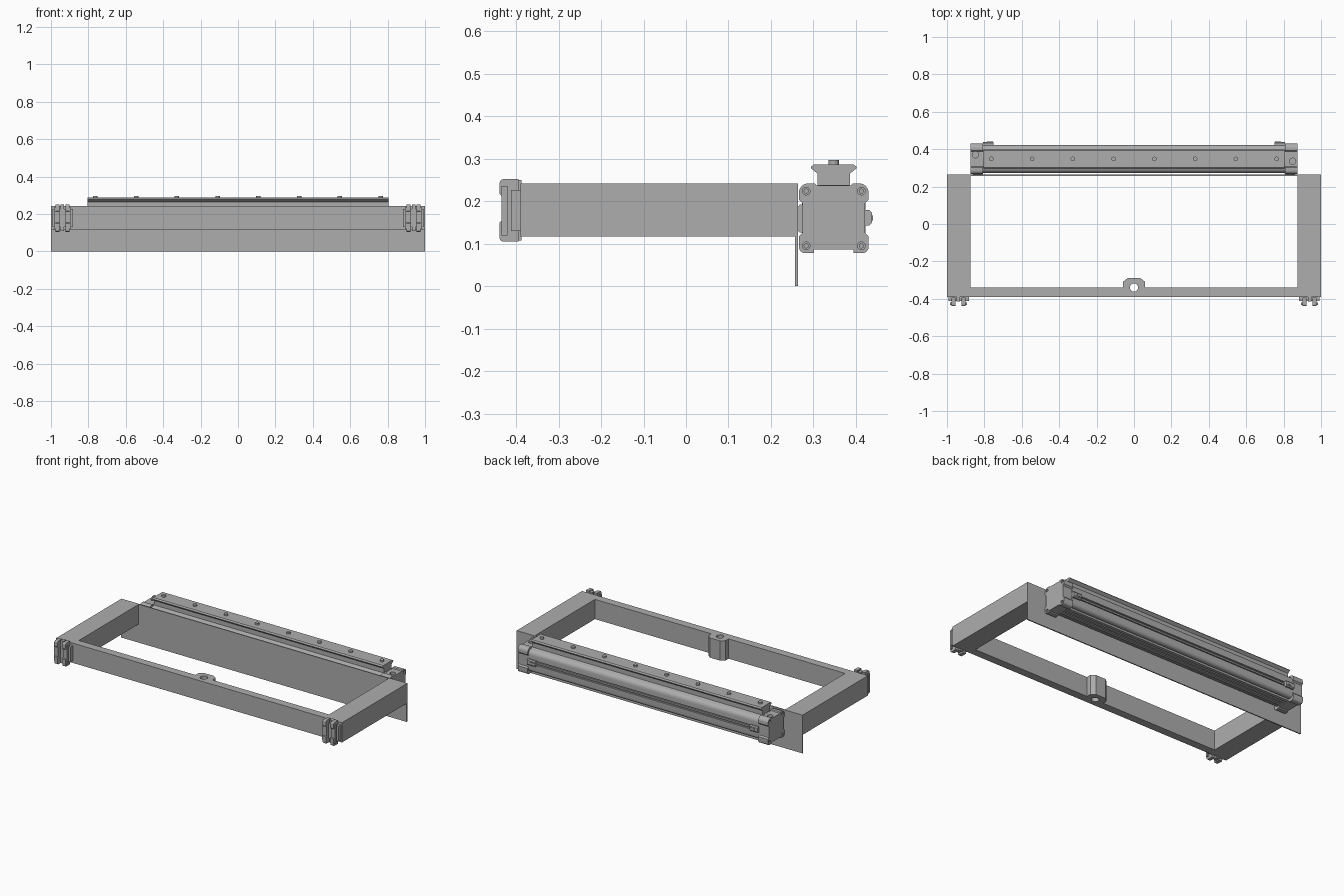
import bpy, bmesh, math

cube = bpy.data.objects.get("Cube")
if cube:
    bpy.data.objects.remove(cube, do_unlink=True)

grey = bpy.data.materials.new("plain grey")
grey.use_nodes = True
colour = (0.42, 0.42, 0.42, 1)
grey.diffuse_color = colour
grey.node_tree.nodes["Principled BSDF"].inputs["Base Color"].default_value = colour


def prism(name, pts, axis, a, b):
    """Extrude a closed profile from a to b: (y, z) points along X or (x, y) points along Z, (x, z) along Y."""
    place = {"X": lambda p, t: (t, p[0], p[1]),
             "Y": lambda p, t: (p[0], t, p[1]),
             "Z": lambda p, t: (p[0], p[1], t)}[axis]
    bm = bmesh.new()
    lo = [bm.verts.new(place(p, a)) for p in pts]
    hi = [bm.verts.new(place(p, b)) for p in pts]
    bm.faces.new(lo)
    bm.faces.new(hi)
    n = len(pts)
    for i in range(n):
        j = (i + 1) % n
        bm.faces.new((lo[i], lo[j], hi[j], hi[i]))
    bmesh.ops.recalc_face_normals(bm, faces=bm.faces)
    mesh = bpy.data.meshes.new(name)
    bm.to_mesh(mesh)
    bm.free()
    mesh.materials.append(grey)
    ob = bpy.data.objects.new(name, mesh)
    bpy.context.collection.objects.link(ob)
    return ob


def box(name, x, y, z):
    return prism(name, [(x[0], y[0]), (x[1], y[0]), (x[1], y[1]), (x[0], y[1])], "Z", *z)


def arc(cx, cy, r, start, end, n=6):
    return [(cx + r * math.cos(math.radians(start + (end - start) * i / n)),
             cy + r * math.sin(math.radians(start + (end - start) * i / n))) for i in range(n + 1)]


def rod(name, centre, r, axis, a, b, n=24):
    ob = prism(name, arc(*centre, r, 0, 360, n)[:-1], axis, a, b)
    smooth(ob)
    return ob


def smooth(ob):
    bpy.ops.object.select_all(action="DESELECT")
    ob.select_set(True)
    bpy.context.view_layer.objects.active = ob
    bpy.ops.object.shade_smooth_by_angle(angle=math.radians(35))


def drill(ob, *hole):
    cutter = rod("cutter", *hole)
    mod = ob.modifiers.new("hole", "BOOLEAN")
    mod.operation = "DIFFERENCE"
    mod.solver = "EXACT"
    mod.object = cutter
    bpy.ops.object.select_all(action="DESELECT")
    bpy.context.view_layer.objects.active = ob
    ob.select_set(True)
    bpy.ops.object.modifier_apply(modifier=mod.name)
    bpy.data.objects.remove(cutter, do_unlink=True)


def mirrored(half, c=0):
    """Complete a half profile about the first coordinate = c."""
    return [(c + u, v) for u, v in half] + [(c - u, v) for u, v in reversed(half)]


# U-shaped frame with the drilled lug on its front bar
frame = prism("frame", mirrored([(0.06, -0.34), (0.06, -0.31), (0.035, -0.29)][::-1]
              + [(0.875, -0.34), (0.875, 0.257), (1, 0.257), (1, -0.39)]), "Z", 0.117, 0.242)
drill(frame, (0, -0.34), 0.022, "Z", 0, 0.4)

# Thin plate hanging down behind the frame
box("back_plate", (-1, 1), (0.257, 0.264), (0, 0.242))

# Actuator body: rounded extrusion with slots on the sides and underside
CY = 0.348
half = [(0.036, 0.238), (0.045, 0.232)] + arc(0.045, 0.202, 0.03, 80, 0)
half += [(0.075, 0.174), (0.064, 0.174), (0.064, 0.166), (0.072, 0.166),
         (0.072, 0.156), (0.064, 0.156), (0.064, 0.148), (0.075, 0.148)]
half += arc(0.055, 0.115, 0.02, 0, -90)
half += [(0.046, 0.095), (0.046, 0.106), (0.036, 0.106), (0.036, 0.09),
         (0.016, 0.09), (0.016, 0.102), (0.008, 0.102), (0.008, 0.09)]
body = prism("actuator_body", mirrored(half, CY), "X", -0.81, 0.81)
smooth(body)

# Top rail with overhanging edges and a row of screws
rail_half = [(0.046, 0.287), (0.054, 0.281), (0.054, 0.278), (0.038, 0.265), (0.038, 0.236)]
prism("top_rail", mirrored(rail_half, CY), "X", -0.805, 0.805)
for i in range(8):
    rod("rail_screw", (-0.763 + i * 0.218, CY), 0.012, "Z", 0.28, 0.297)

# End caps with corner lugs, feet, a top port and screw sockets
cap_half = [(0.04, 0.237), (0.045, 0.242)] + arc(0.06, 0.22, 0.022, 90, 0)
cap_half += [(0.082, 0.204), (0.074, 0.196), (0.074, 0.126), (0.082, 0.118)]
cap_half += arc(0.068, 0.092, 0.014, 0, -90, 4) + [(0.046, 0.078), (0.046, 0.086)]
for s, port_y in ((-1, 0.37), (1, 0.335)):
    cap = prism("end_cap", mirrored(cap_half, CY), "X", s * 0.806, s * 0.875)
    drill(cap, (s * 0.848, port_y), 0.017, "Z", 0.2, 0.3)
    for y in (CY - 0.065, CY + 0.065):
        for z in (0.095, 0.224):
            drill(cap, (y, z), 0.009, "X", s * 0.862, s * 0.9)
            rod("cap_screw", (y, z), 0.006, "X", s * 0.86, s * 0.87, 12)
    smooth(cap)
    # Bumper between cap and plate, and slot clip on the back
    prism("cap_bumper", [(0.28, 0.192), (0.268, 0.192), (0.264, 0.187), (0.264, 0.131),
                         (0.268, 0.126), (0.28, 0.126)], "X", s * 0.81, s * 0.86)
    prism("slot_clip", [(0.41, 0.179), (0.432, 0.179), (0.438, 0.173), (0.438, 0.149),
                        (0.432, 0.143), (0.41, 0.143)], "X", s * 0.75, s * 0.807)
    box("clip_lip", sorted((s * 0.755, s * 0.785)), (0.43, 0.441), (0.155, 0.167))

# Front clamps: base block, low centre bar and two hooked jaws
for s in (-1, 1):
    box("clamp_base", sorted((s * 0.882, s * 0.993)), (-0.412, -0.388), (0.13, 0.226))
    box("clamp_centre_bar", sorted((s * 0.93, s * 0.95)), (-0.415, -0.388), (0.108, 0.25))
    jaw = [(-0.394, 0.105)] + arc(-0.43, 0.114, 0.009, -90, -180, 4)
    jaw += [(-0.439, 0.15), (-0.434, 0.154), (-0.434, 0.212), (-0.439, 0.217)]
    jaw += arc(-0.43, 0.243, 0.009, 180, 90, 4) + [(-0.394, 0.252)]
    for a, b in ((0.9, 0.922), (0.954, 0.976)):
        prism("clamp_jaw", jaw, "X", s * a, s * b)
    for a, b in ((0.892, 0.902), (0.974, 0.984)):
        box("clamp_jaw_lip", sorted((s * a, s * b)), (-0.434, -0.42), (0.12, 0.236))
